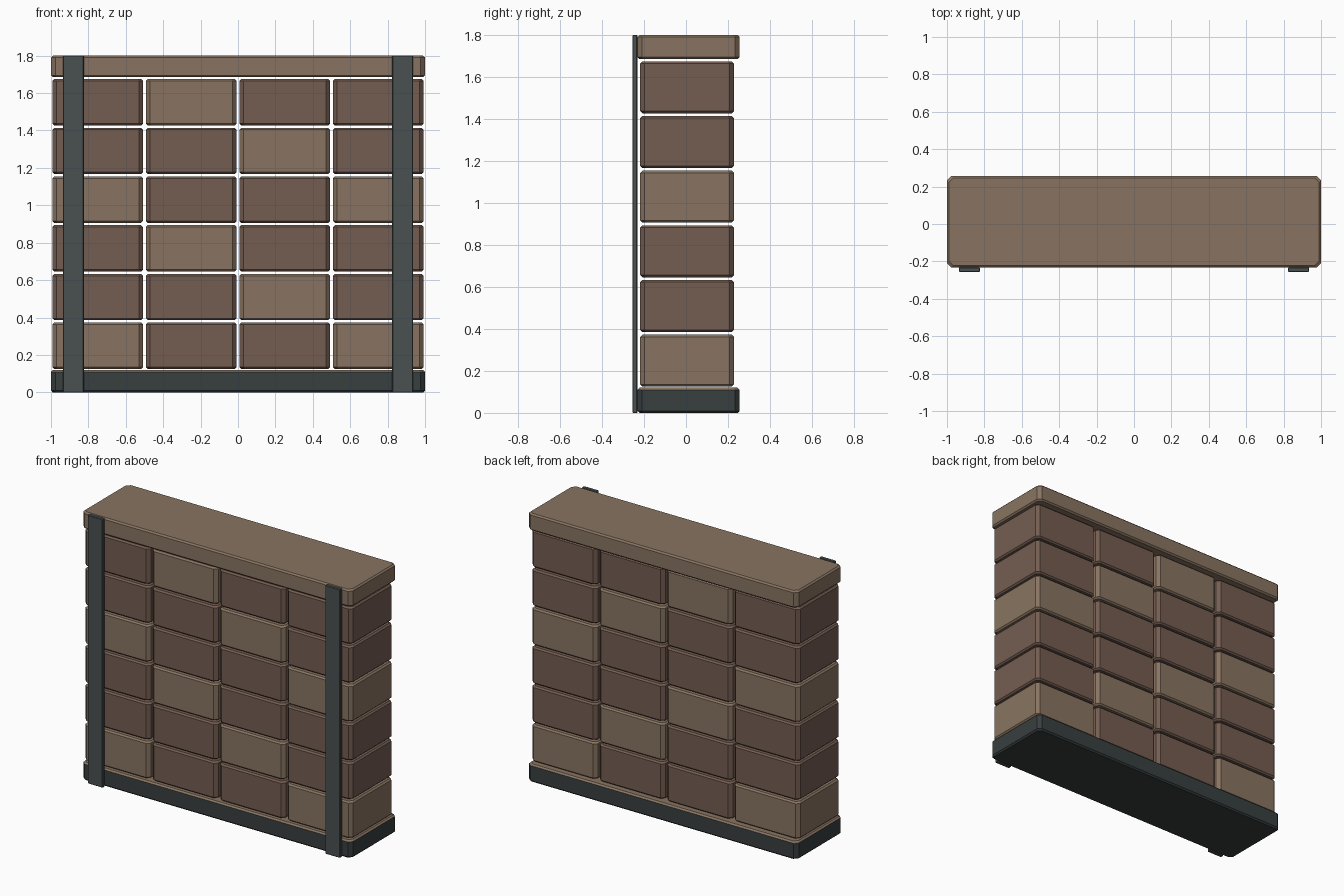
import bpy, bmesh

if "Cube" in bpy.data.objects:
    bpy.data.objects.remove(bpy.data.objects["Cube"])


def material(name, rgb):
    m = bpy.data.materials.new(name)
    m.diffuse_color = (*rgb, 1)
    m.use_nodes = True
    m.node_tree.nodes["Principled BSDF"].inputs["Base Color"].default_value = m.diffuse_color
    return m


light_brown = material("light_brown", (0.25, 0.175, 0.12))
dark_brown = material("dark_brown", (0.175, 0.11, 0.083))
steel = material("steel", (0.068, 0.082, 0.082))
dark_steel = material("dark_steel", (0.040, 0.049, 0.049))


def chamfered_box(name, x, y, z, corner, edge, mat, top_mat=None):
    """Box from (min, max) ranges: corner = plan chamfer, edge = top and bottom chamfer."""
    bm = bmesh.new()

    def ring(inset, height):
        x0, x1, y0, y1 = x[0] + inset, x[1] - inset, y[0] + inset, y[1] - inset
        c = corner
        plan = [(x0 + c, y0), (x1 - c, y0), (x1, y0 + c), (x1, y1 - c),
                (x1 - c, y1), (x0 + c, y1), (x0, y1 - c), (x0, y0 + c)]
        return [bm.verts.new((px, py, height)) for px, py in plan]

    rings = [ring(edge, z[0]), ring(0, z[0] + edge), ring(0, z[1] - edge), ring(edge, z[1])]
    bm.faces.new(rings[0][::-1])
    for level, (a, b) in enumerate(zip(rings, rings[1:])):
        for i in range(8):
            j = (i + 1) % 8
            face = bm.faces.new((a[i], a[j], b[j], b[i]))
            face.material_index = int(top_mat is not None and level == 2)
    bm.faces.new(rings[3]).material_index = int(top_mat is not None)
    mesh = bpy.data.meshes.new(name)
    bm.to_mesh(mesh)
    bm.free()
    mesh.materials.append(mat)
    if top_mat:
        mesh.materials.append(top_mat)
    obj = bpy.data.objects.new(name, mesh)
    bpy.context.collection.objects.link(obj)
    return obj


# Base slab (brown upper surface) and cap slab
slab_y = (-0.232, 0.256)
chamfered_box("base_slab", (-1, 1), slab_y, (0, 0.12), 0.023, 0.01, dark_steel, light_brown)
chamfered_box("cap_slab", (-1, 1), slab_y, (1.685, 1.8), 0.023, 0.01, light_brown)

# Wall of stacked blocks, lighter ones on diagonals
for row in range(6):
    z0 = 0.125 + row * 0.2605
    for col in range(4):
        xc = -0.75 + 0.5 * col
        mat = light_brown if (row + col) % 3 == 0 else dark_brown
        chamfered_box(f"block_{row + 1}_{col + 1}", (xc - 0.2425, xc + 0.2425),
                      (-0.218, 0.228), (z0, z0 + 0.2475), 0.021, 0.01, mat)

# Flat steel straps up the front
for side, xc in (("left", -0.88), ("right", 0.88)):
    chamfered_box(f"front_strap_{side}", (xc - 0.056, xc + 0.056),
                  (-0.256, -0.231), (0, 1.8), 0.004, 0.003, steel)
